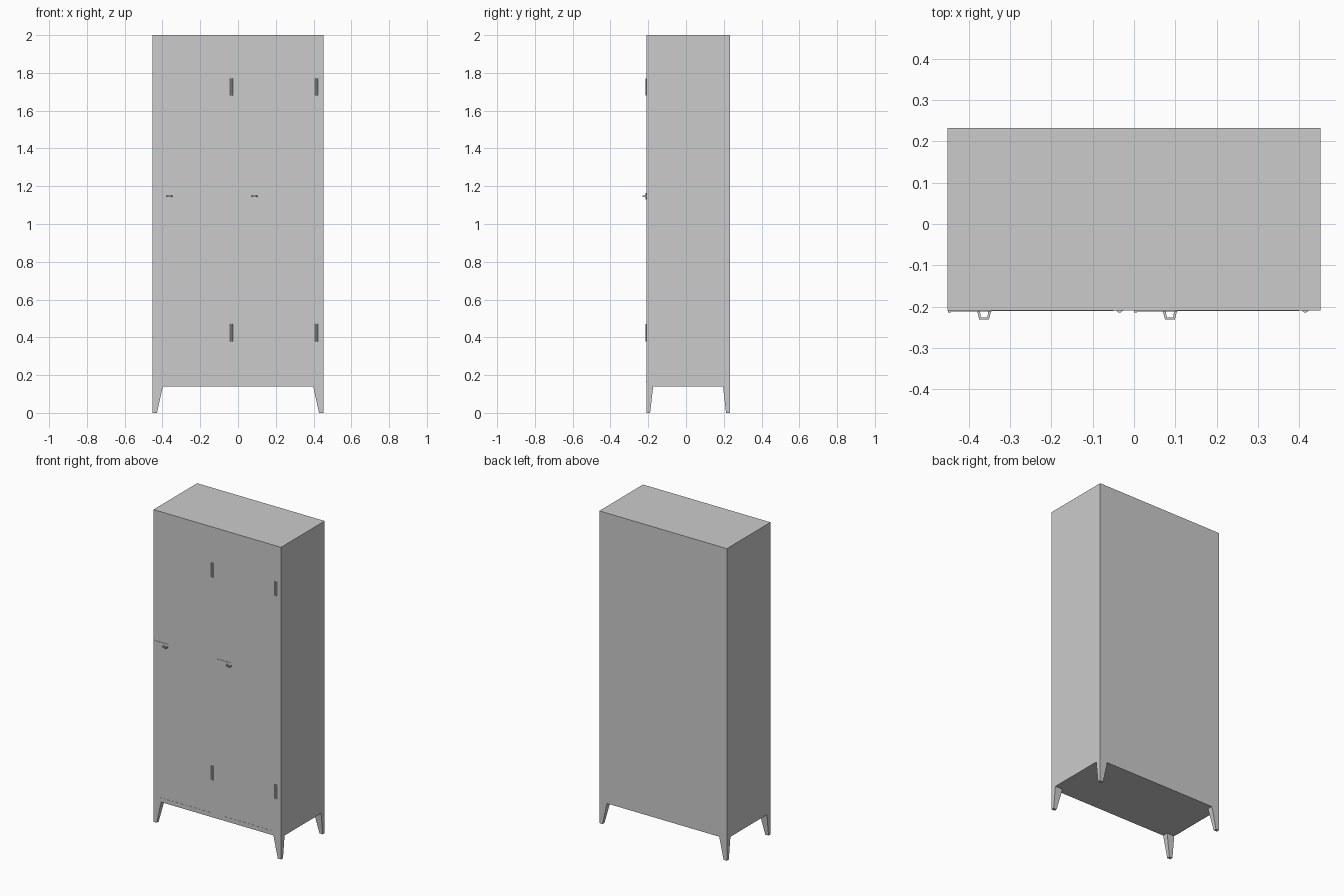
import bpy, bmesh
from mathutils import Vector

if "Cube" in bpy.data.objects:
    bpy.data.objects.remove(bpy.data.objects["Cube"])

X, YF, YB = 0.452, -0.21, 0.232   # half width, front and back planes


def hull(name, points):
    """Convex solid around a handful of corner points."""
    bm = bmesh.new()
    for p in points:
        bm.verts.new(p)
    bmesh.ops.convex_hull(bm, input=bm.verts)
    bmesh.ops.dissolve_limit(bm, angle_limit=0.001, verts=bm.verts, edges=bm.edges)
    bmesh.ops.recalc_face_normals(bm, faces=bm.faces)
    mesh = bpy.data.meshes.new(name)
    bm.to_mesh(mesh)
    bm.free()
    ob = bpy.data.objects.new(name, mesh)
    bpy.context.collection.objects.link(ob)
    return ob


def box(name, x0, x1, y0, y1, z0, z1):
    return hull(name, [(x, y, z) for x in (x0, x1) for y in (y0, y1) for z in (z0, z1)])


def extrude_profile(name, profile, z, half_height):
    """Closed xy outline extruded vertically."""
    bm = bmesh.new()
    face = bm.faces.new([bm.verts.new((x, y, z - half_height)) for x, y in profile])
    ext = bmesh.ops.extrude_face_region(bm, geom=[face])
    moved = [v for v in ext["geom"] if isinstance(v, bmesh.types.BMVert)]
    bmesh.ops.translate(bm, verts=moved, vec=Vector((0, 0, 2 * half_height)))
    bmesh.ops.recalc_face_normals(bm, faces=bm.faces)
    mesh = bpy.data.meshes.new(name)
    bm.to_mesh(mesh)
    bm.free()
    ob = bpy.data.objects.new(name, mesh)
    bpy.context.collection.objects.link(ob)
    return ob


# Cabinet body
box("cabinet_body", -X, X, YF, YB, 0.14, 2.0)

# Tapered corner legs: outer faces flush, inner faces sloping
for sx, side in ((-1, "left"), (1, "right")):
    for y, sy, end in ((YF, 1, "front"), (YB, -1, "back")):
        pts = []
        for z, wx, wy in ((0.0, 0.023, 0.02), (0.14, 0.054, 0.036)):
            pts += [(sx * (X - dx), y + sy * dy, z) for dx in (0, wx) for dy in (0, wy)]
        hull(f"{end}_{side}_leg", pts)

# Two doors: each has hinges, a latch plate and a bridge handle
for side, x0 in (("left", -0.45), ("right", 0.0)):
    # Hinges with a bevelled front
    for level, z in (("lower", 0.425), ("upper", 1.725)):
        hx = x0 + 0.415
        hull(f"{side}_door_{level}_hinge",
             [(hx + dx, y, z + dz) for dz in (-0.046, 0.046)
              for dx, y in ((-0.008, YF), (0.008, YF), (-0.003, YF - 0.004), (0.003, YF - 0.004))])

    # Latch plate with raised end strip
    box(f"{side}_latch_plate", x0, x0 + 0.105, YF - 0.002, YF, 1.13, 1.165)
    box(f"{side}_latch_strip", x0, x0 + 0.007, YF - 0.0045, YF, 1.13, 1.165)

    # Hollow bridge handle, wider at its feet
    c = x0 + 0.087
    half = [(0.017, YF - 0.001), (0.012, -0.231)]
    inner = [(0.008, -0.2265), (0.010, YF - 0.001)]
    outline = ([(c - dx, y) for dx, y in half] + [(c + dx, y) for dx, y in reversed(half)]
               + [(c + dx, y) for dx, y in reversed(inner)] + [(c - dx, y) for dx, y in inner])
    extrude_profile(f"{side}_handle", outline, 1.147, 0.004)

    # Shallow lip along the bottom of the door
    box(f"{side}_door_lip", x0 + 0.05, x0 + 0.40, YF - 0.001, YF, 0.165, 0.168)
